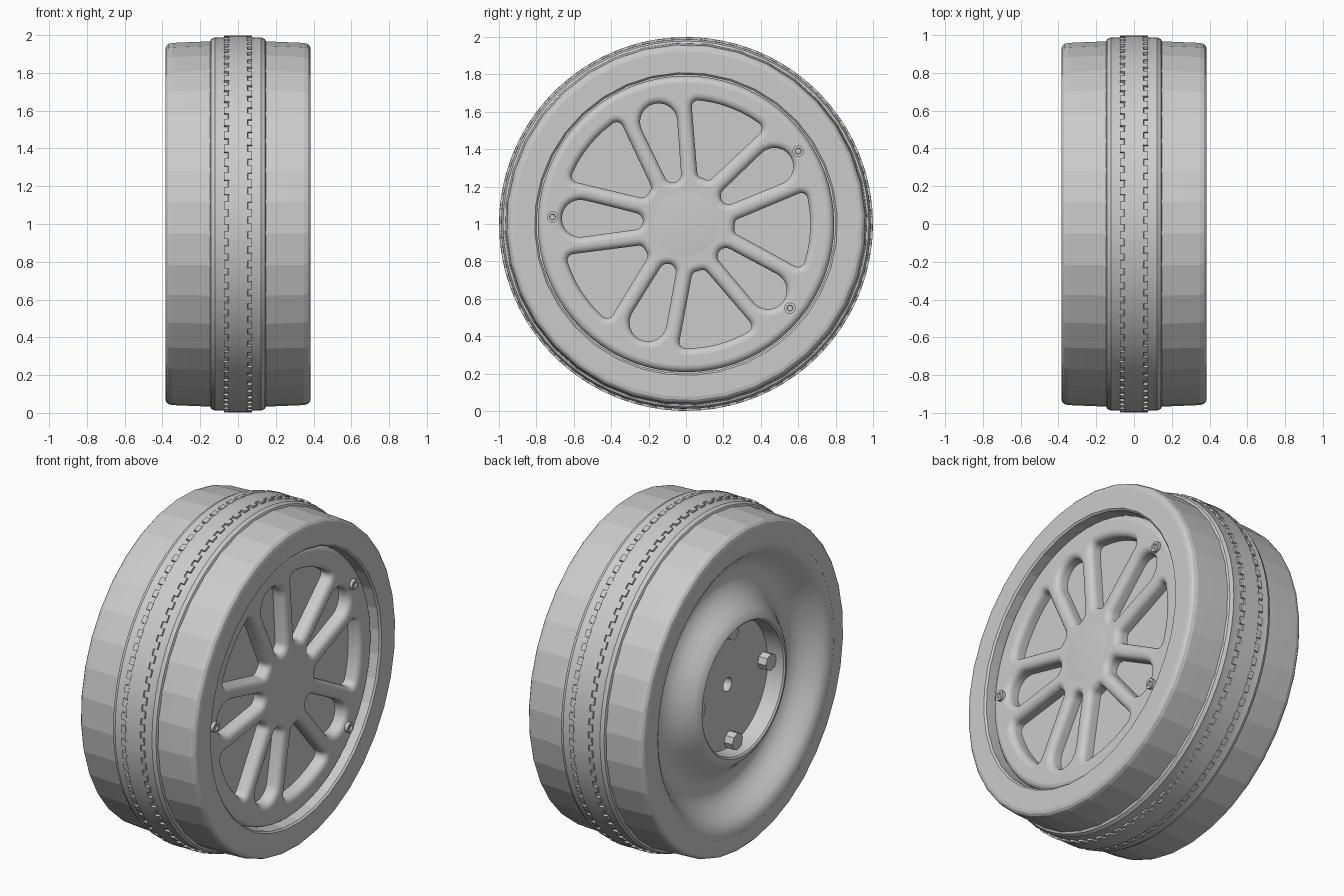
import bpy, bmesh
from math import radians, cos, sin, tau
from mathutils import Matrix, Vector
from mathutils.geometry import convex_hull_2d

cube = bpy.data.objects.get("Cube")
if cube:
    bpy.data.objects.remove(cube, do_unlink=True)

grey = bpy.data.materials.new("plain_grey")
grey.use_nodes = True
GREY = (0.6, 0.6, 0.6, 1)
grey.diffuse_color = GREY
grey.node_tree.nodes["Principled BSDF"].inputs["Base Color"].default_value = GREY

# Parts are built with the axle along local z, which is turned to world x
AXLE = Matrix.Translation((0, 0, 1)) @ Matrix.Rotation(radians(90), 4, 'Z') @ Matrix.Rotation(radians(90), 4, 'X')


def place(name, data, smooth=30):
    ob = bpy.data.objects.new(name, data)
    bpy.context.collection.objects.link(ob)
    ob.matrix_world = AXLE
    data.materials.append(grey)
    bpy.ops.object.select_all(action='DESELECT')
    ob.select_set(True)
    bpy.context.view_layer.objects.active = ob
    if ob.type == 'CURVE':
        bpy.ops.object.convert(target='MESH')
        ob = bpy.context.object
    if smooth:
        bpy.ops.object.shade_smooth_by_angle(angle=radians(smooth))
    return ob


def finish(name, bm, smooth=30):
    bmesh.ops.recalc_face_normals(bm, faces=bm.faces)
    mesh = bpy.data.meshes.new(name)
    bm.to_mesh(mesh)
    bm.free()
    return place(name, mesh, smooth)


def lathe(name, profile, steps=72, smooth=30):
    """Spin a closed (depth, radius) profile round the axle."""
    bm = bmesh.new()
    vs = [bm.verts.new((r, 0, z)) for z, r in profile]
    es = [bm.edges.new((vs[i - 1], vs[i])) for i in range(len(vs))]
    bmesh.ops.spin(bm, geom=vs + es, cent=(0, 0, 0), axis=(0, 0, 1),
                   angle=tau, steps=steps, use_merge=False)
    bmesh.ops.remove_doubles(bm, verts=bm.verts, dist=0.0001)
    return finish(name, bm, smooth)


def polar(r, deg):
    return Vector((r * cos(radians(deg)), r * sin(radians(deg))))


def hull(circles):
    """Outline round a set of (centre, radius) circles."""
    pts = [c + polar(rad, a) for c, rad in circles for a in range(0, 360, 15)]
    return [pts[i] for i in convex_hull_2d(pts)]


# Tyre: faceted shoulders on both sides
half = [(0.385, 0.925), (0.381, 0.942), (0.37, 0.954), (0.35, 0.96), (0.13, 0.969)]
tyre = [(0.2, 0.8), (0.375, 0.8), (0.385, 0.81)] + half
tyre += [(-z, r) for z, r in reversed(half)] + [(-0.385, 0.85), (-0.2, 0.85)]
shoulders = lathe("tyre", tyre, 36, 8)
shoulders.matrix_world = AXLE @ Matrix.Rotation(radians(3), 4, 'Z')

# Raised central band with a middle rib
band = [(0.15, 0.962), (0.142, 0.978), (0.122, 0.988), (0.115, 0.986), (0.052, 0.989), (0.05, 0.998)]
lathe("tread_band", [(0.15, 0.94)] + band + [(-z, r) for z, r in reversed(band)] + [(-0.15, 0.94)])

# Tread blocks: teeth along both edges of the rib
bm = bmesh.new()
COUNT = 80
for side in (-1, 1):
    for i in range(COUNT):
        turn = Matrix.Rotation(tau * (i + side / 4) / COUNT, 4, 'Z')
        bmesh.ops.create_cube(bm, size=1, matrix=turn @ Matrix.Translation((0.985, 0, side * 0.06))
                              @ Matrix.Diagonal((0.028, 0.042, 0.03, 1)))
finish("tread_blocks", bm, 0)

# Backing plate seen through the openings
lathe("backing_plate", [(0.265, 0), (0.265, 0.81), (0.2, 0.81), (0.2, 0)])

# Spoked wheel face: disc with five wide windows and five narrow slots
BEVEL = 0.036
curve = bpy.data.curves.new("spoked_face", 'CURVE')
curve.dimensions = '2D'
curve.fill_mode = 'BOTH'
curve.extrude = 0.03
curve.bevel_depth = BEVEL
curve.bevel_resolution = 4
outlines = [[polar(0.792 - BEVEL, a) for a in range(0, 360, 5)]]
for k in range(5):
    slot = 33 + 72 * k
    window = slot + 36
    outlines.append(hull([(polar(0.565, slot), 0.1 + BEVEL), (polar(0.275, slot), 0.045 + BEVEL)]))
    outlines.append(hull([(polar(0.63, window + a), 0.035 + BEVEL) for a in range(-15, 16, 5)]
                         + [(polar(0.29, window + a), 0.03 + BEVEL) for a in (-3, 3)]))
for pts in outlines:
    spline = curve.splines.new('POLY')
    spline.points.add(len(pts) - 1)
    for p, co in zip(spline.points, pts):
        p.co = (co.x, co.y, 0, 1)
    spline.use_cyclic_u = True
face = place("spoked_face", curve, 40)
face.matrix_world = AXLE @ Matrix.Translation((0, 0, 0.274))

# Shallow centre cap
lathe("centre_cap", [(0.3, 0), (0.344, 0), (0.344, 0.13), (0.339, 0.18), (0.3, 0.18)], 48)

# Small ringed bolts on the wheel face
for k, deg in enumerate((33, 177, 321)):
    bolt = lathe(f"face_bolt_{k + 1}", [(0.3, 0), (0.348, 0), (0.348, 0.014), (0.358, 0.016),
                                        (0.358, 0.03), (0.3, 0.03)], 20)
    bolt.matrix_world = AXLE @ Matrix.Translation(polar(0.715, deg).to_3d())

# Rear dish: soft trough, rounded hub ring and recessed hub disc with a bore
dish = [(-0.3845, 0.87), (-0.3845, 0.835), (-0.378, 0.805), (-0.362, 0.78), (-0.335, 0.755), (-0.3, 0.725),
        (-0.265, 0.69), (-0.242, 0.65), (-0.235, 0.61), (-0.245, 0.565), (-0.275, 0.52), (-0.315, 0.48),
        (-0.355, 0.445), (-0.378, 0.415), (-0.384, 0.395), (-0.376, 0.385), (-0.275, 0.38), (-0.275, 0.04),
        (-0.16, 0.04), (-0.16, 0), (-0.1, 0), (-0.1, 0.87)]
lathe("rear_dish", dish, 72, 40)

# Four lugs set against the wall of the hub disc
for k in range(4):
    lug = lathe(f"hub_lug_{k + 1}", [(-0.26, 0), (-0.33, 0), (-0.33, 0.05), (-0.26, 0.05)], 8, 0)
    lug.matrix_world = AXLE @ Matrix.Translation(polar(0.335, 87 + 90 * k).to_3d())
